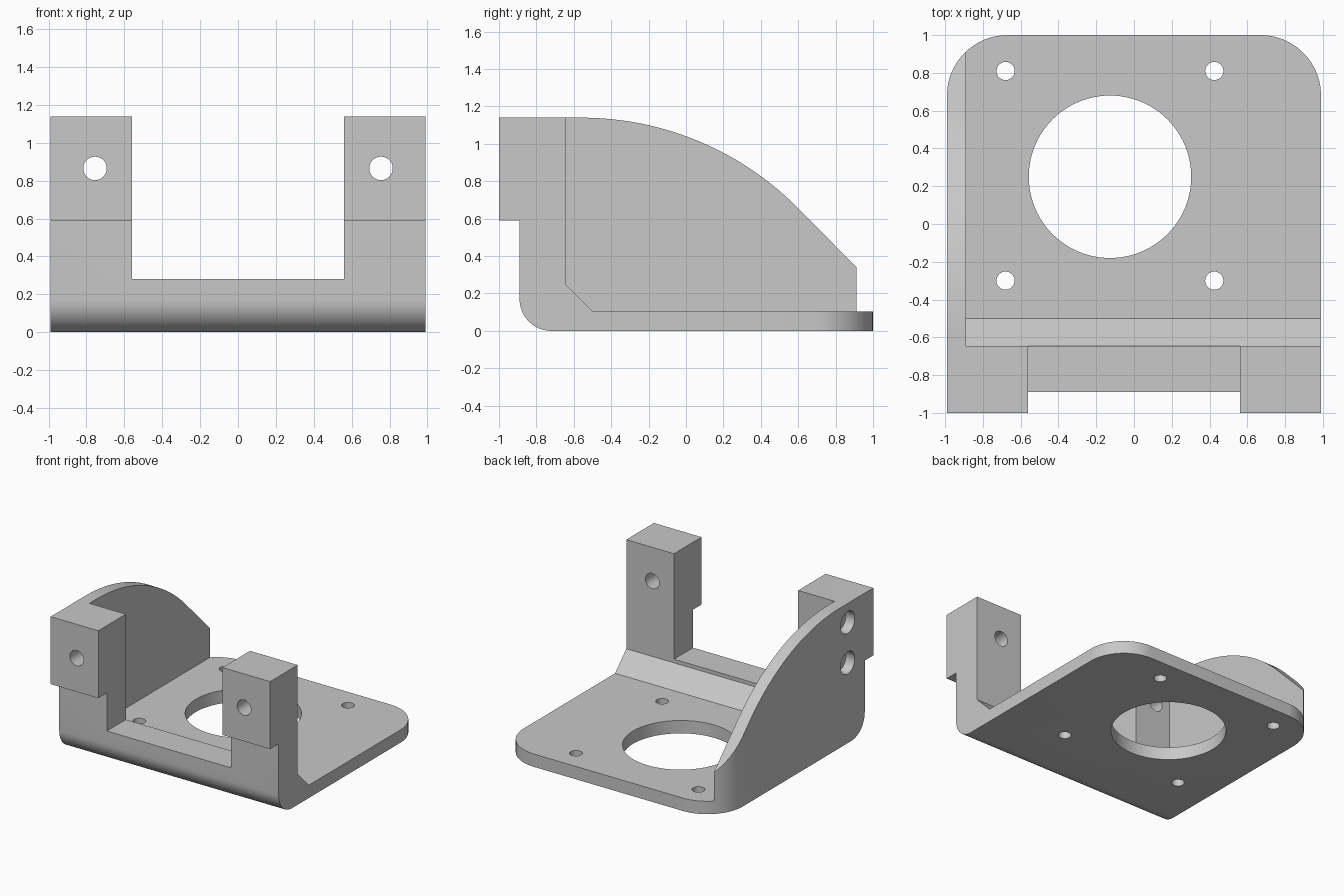
import bpy, bmesh, math
from mathutils import Vector

cube = bpy.data.objects.get("Cube")
if cube:
    bpy.data.objects.remove(cube, do_unlink=True)

grey = bpy.data.materials.new("plain_grey")
grey.use_nodes = True
colour = (0.58, 0.58, 0.58, 1)
grey.diffuse_color = colour
grey.node_tree.nodes["Principled BSDF"].inputs["Base Color"].default_value = colour


def arc(cx, cy, r, start, end, steps):
    """Points on an arc, angles in degrees."""
    angles = [math.radians(start + (end - start) * i / steps) for i in range(steps + 1)]
    return [(cx + r * math.cos(a), cy + r * math.sin(a)) for a in angles]


def prism(name, profile, axis, low, high):
    """Extrude a flat profile along the x, y or z axis."""
    place = {"x": lambda p, q, d: (d, p, q),
             "y": lambda p, q, d: (p, d, q),
             "z": lambda p, q, d: (p, q, d)}[axis]
    bm = bmesh.new()
    face = bm.faces.new([bm.verts.new(place(p, q, low)) for p, q in profile])
    side = bmesh.ops.extrude_face_region(bm, geom=[face])["geom"]
    shift = Vector(place(0, 0, high - low))
    bmesh.ops.translate(bm, vec=shift, verts=[v for v in side if isinstance(v, bmesh.types.BMVert)])
    bmesh.ops.recalc_face_normals(bm, faces=bm.faces)
    mesh = bpy.data.meshes.new(name)
    bm.to_mesh(mesh)
    bm.free()
    mesh.materials.append(grey)
    obj = bpy.data.objects.new(name, mesh)
    bpy.context.collection.objects.link(obj)
    return obj


def hole(name, u, v, r, axis, low, high, steps=48):
    return prism(name, arc(u, v, r, 0, 360, steps)[:-1], axis, low, high)


# Side outline: rounded lower front edge, overhanging lip, curved sloping top
outline = arc(-0.72, 0.17, 0.17, 270, 180, 12)
outline += [(-0.89, 0.59), (-1, 0.59), (-1, 1.14)]
outline += arc(-0.56, -0.49, 1.63, 90, 44.5, 32)
outline += [(1.1, 0.15), (1.1, 0)]
bracket = prism("mounting_bracket", outline, "x", -1.2, 1.2)

# Plan outline with rounded back corners
plan = [(-0.99, -2), (0.99, -2)]
plan += arc(0.67, 0.68, 0.32, 0, 90, 20) + arc(-0.67, 0.68, 0.32, 90, 180, 20)
cutters = [(prism("plan_shape", plan, "z", -1, 2), "INTERSECT")]

# Open space above the plate, leaving the side wall and the chamfer
space = [(-0.645, 2), (-0.645, 0.25), (-0.5, 0.105), (2, 0.105), (2, 2)]
cuts = [prism("inner_space", space, "x", -0.89, 2)]

# Gap between the two posts
gap = [(-2, 0.28), (-0.4, 0.28), (-0.4, 2), (-2, 2)]
cuts.append(prism("post_gap", gap, "x", -0.56, 0.56))

# Large bore and four screw holes in the plate
cuts.append(hole("bore", -0.127, 0.25, 0.43, "z", -1, 0.5, 96))
for x in (-0.68, 0.425):
    for y in (-0.3, 0.81):
        cuts.append(hole("screw_hole", x, y, 0.048, "z", -1, 0.2))

# Holes through the posts
for x in (-0.755, 0.755):
    cuts.append(hole("post_hole", x, 0.865, 0.062, "y", -2, -0.4))

# Shallow round pockets in the outside of the wall
for z in (0.985, 0.655):
    cuts.append(hole("wall_pocket", -0.67, z, 0.09, "x", -2, -0.91))

cutters += [(c, "DIFFERENCE") for c in cuts]

bpy.ops.object.select_all(action="DESELECT")
bracket.select_set(True)
bpy.context.view_layer.objects.active = bracket
for cutter, operation in cutters:
    mod = bracket.modifiers.new("cut", "BOOLEAN")
    mod.operation = operation
    mod.solver = "EXACT"
    mod.object = cutter
    bpy.ops.object.modifier_apply(modifier=mod.name)
    bpy.data.objects.remove(cutter, do_unlink=True)

bpy.ops.object.shade_smooth_by_angle(angle=math.radians(30))
